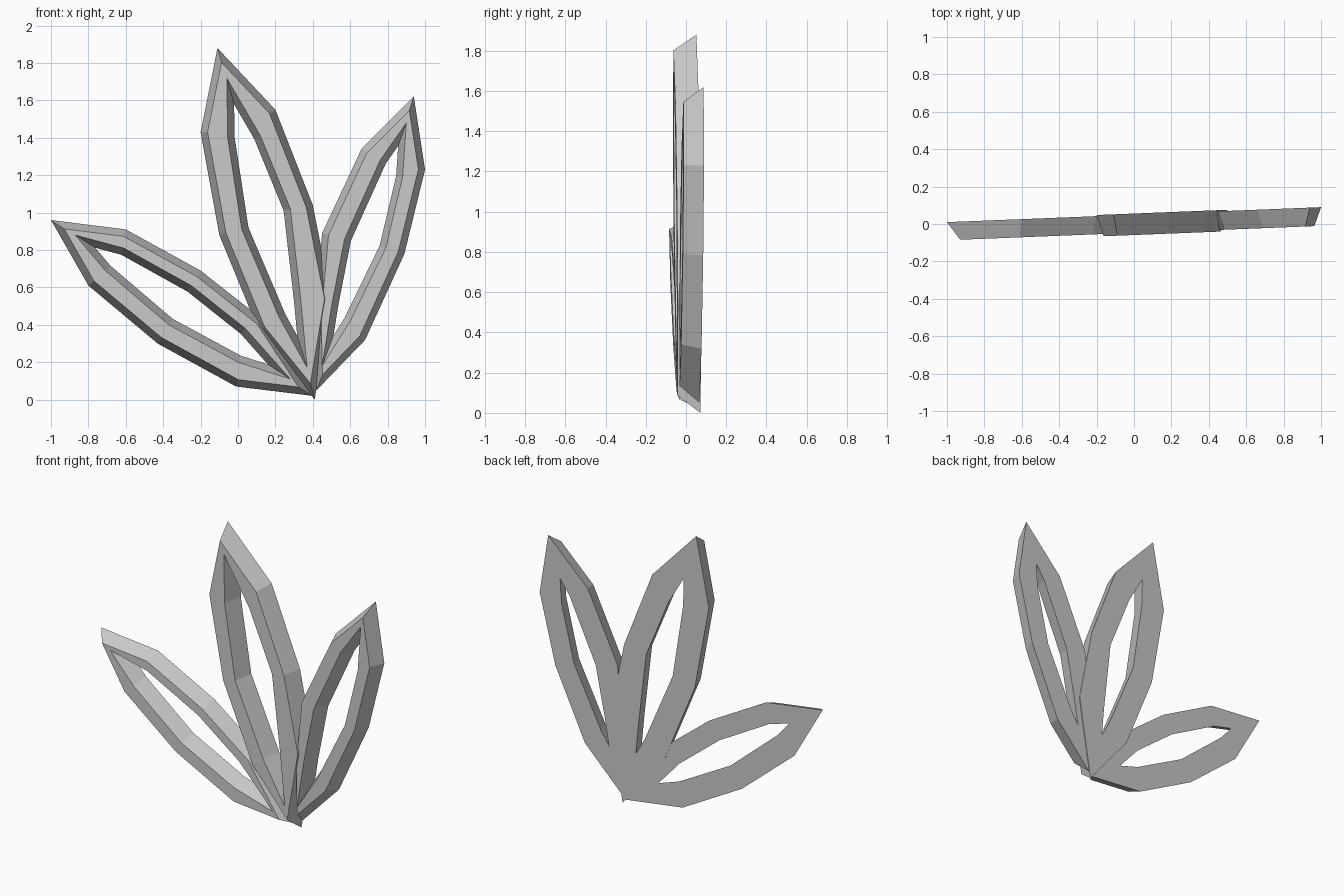
import bpy, bmesh
from mathutils import Vector

if "Cube" in bpy.data.objects:
    bpy.data.objects.remove(bpy.data.objects["Cube"])


def inset(points, d):
    """Mitred inward offset of a clockwise outline."""
    pts = [Vector(p) for p in points]
    out = []
    for i, p in enumerate(pts):
        a = (p - pts[i - 1]).normalized()
        b = (pts[(i + 1) % len(pts)] - p).normalized()
        na, nb = Vector((a.y, -a.x)), Vector((b.y, -b.x))
        out.append(p + (na + nb) * d / (1 + na.dot(nb)))
    return out


def leaf(name, outer_back, hole_front, slope, y_shift, thick):
    """Open leaf frame whose band narrows from the back face to the front."""
    bm = bmesh.new()

    def ring(pts, front):
        return [bm.verts.new((x, 0.05 + 0.04 * x + y_shift - (thick if front else 0), z))
                for x, z in pts]

    rings = [ring(outer_back, False), ring(inset(outer_back, slope), True),
             ring(hole_front, True), ring(inset(hole_front, slope), False)]
    n = len(outer_back)
    for k in range(4):
        a, b = rings[k], rings[(k + 1) % 4]
        for i in range(n):
            j = (i + 1) % n
            bm.faces.new((a[i], a[j], b[j], b[i]))
    bmesh.ops.recalc_face_normals(bm, faces=bm.faces)
    mesh = bpy.data.meshes.new(name)
    bm.to_mesh(mesh)
    bm.free()
    obj = bpy.data.objects.new(name, mesh)
    bpy.context.collection.objects.link(obj)


# Middle leaf, tallest
leaf("middle_leaf",
     [(-.11, 1.88), (.20, 1.55), (.40, 1.04), (.50, .54),
      (.41, 0), (.11, .37), (-.10, .88), (-.20, 1.43)],
     [(-.06, 1.72), (.12, 1.41), (.28, 1.02), (.335, .54),
      (.37, .17), (.22, .44), (.02, .91), (-.055, 1.40)],
     .037, .006, .115)

# Left leaf, leaning outward
leaf("left_leaf",
     [(-1, .96), (-.60, .91), (-.20, .69), (.13, .43),
      (.40, .02), (-.01, .07), (-.43, .30), (-.80, .61)],
     [(-.87, .88), (-.61, .81), (-.25, .61), (.04, .38),
      (.28, .11), (0, .20), (-.37, .40), (-.71, .69)],
     .038, 0, .097)

# Right leaf
leaf("right_leaf",
     [(.94, 1.62), (1, 1.23), (.89, .78), (.68, .32),
      (.42, .05), (.41, .45), (.45, .89), (.66, 1.34)],
     [(.90, 1.48), (.88, 1.19), (.79, .81), (.60, .42),
      (.45, .18), (.50, .50), (.57, .86), (.76, 1.28)],
     .035, 0, .10)
